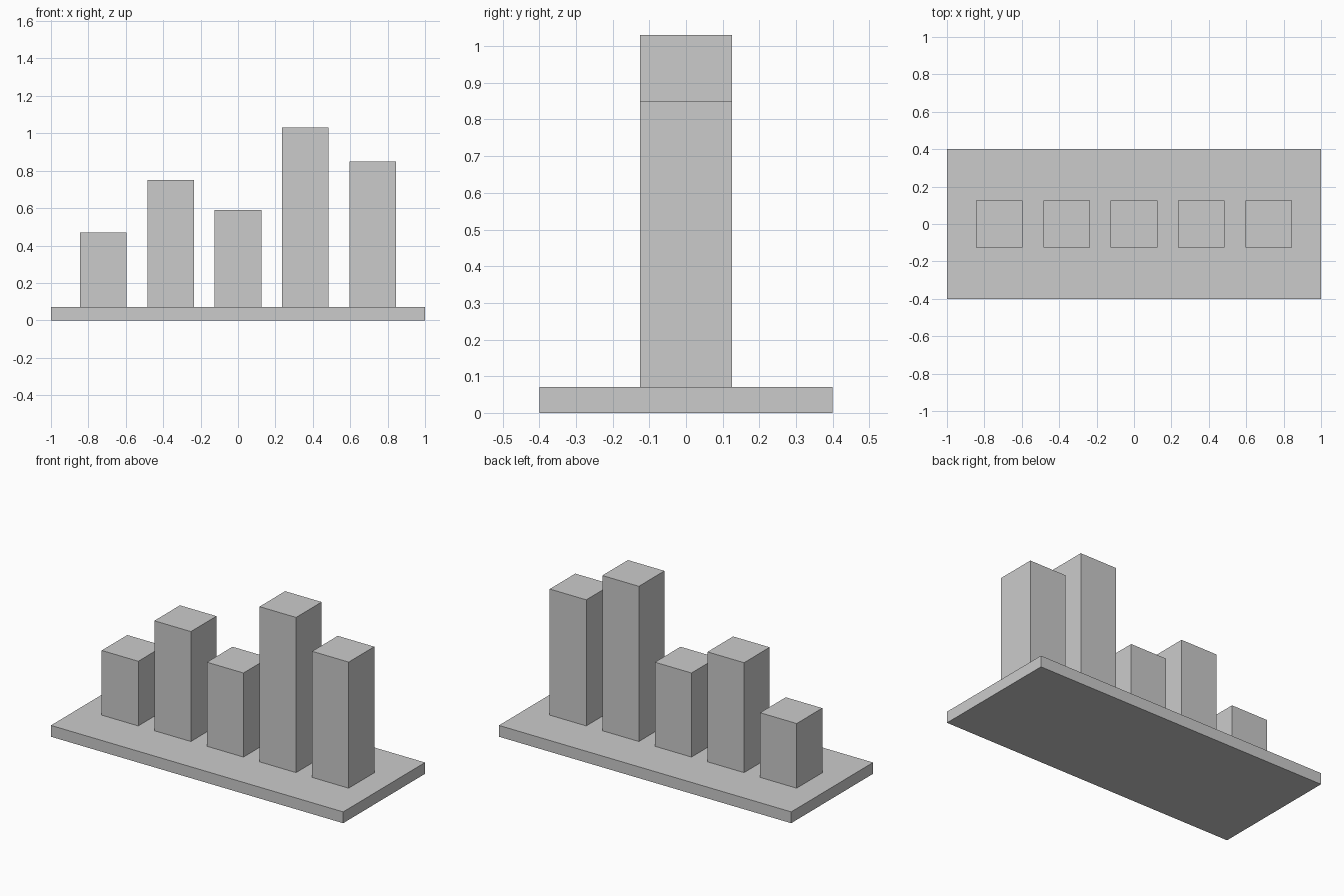
import bpy
import bmesh
from mathutils import Matrix, Vector

if "Cube" in bpy.data.objects:
    bpy.data.objects.remove(bpy.data.objects["Cube"])

BASE_H = 0.07
BAR_W = 0.25
SPACING = 0.36
BAR_HEIGHTS = [0.40, 0.68, 0.52, 0.96, 0.78]


def block(name, x, z, size):
    """Box centred on (x, 0) with its bottom at height z."""
    mesh = bpy.data.meshes.new(name)
    bm = bmesh.new()
    place = Matrix.Translation((x, 0, z + size[2] / 2)) @ Matrix.Diagonal(Vector(size)).to_4x4()
    bmesh.ops.create_cube(bm, size=1, matrix=place)
    bm.to_mesh(mesh)
    bm.free()
    obj = bpy.data.objects.new(name, mesh)
    bpy.context.collection.objects.link(obj)
    return obj


# Flat base plate
block("base_plate", 0, 0, (2.0, 0.8, BASE_H))

# Row of five chart bars standing on the plate
for i, height in enumerate(BAR_HEIGHTS):
    block(f"bar_{i + 1}", (i - 2) * SPACING, BASE_H, (BAR_W, BAR_W, height))
